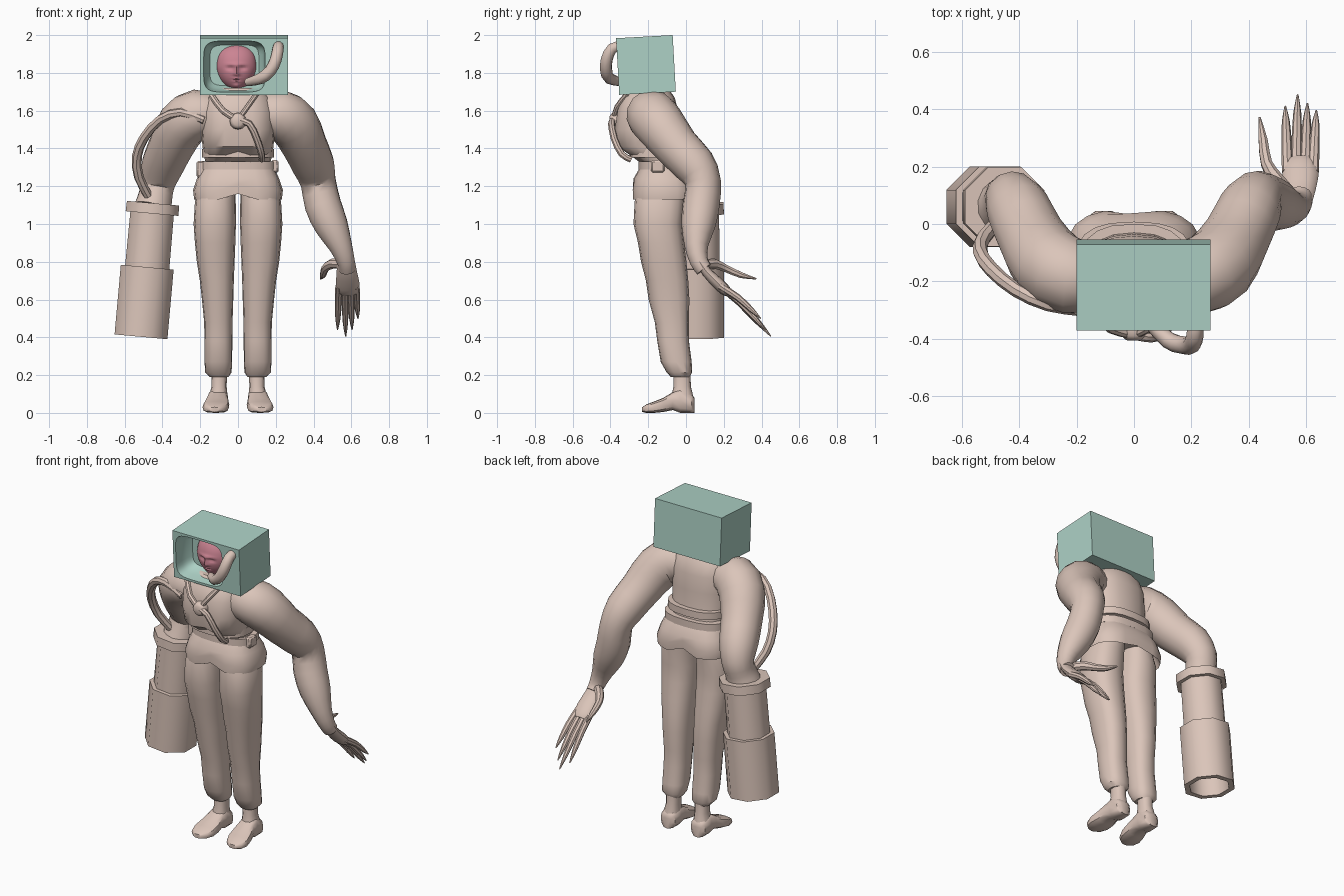
import bpy, bmesh, math
from mathutils import Vector, Matrix

if "Cube" in bpy.data.objects:
    bpy.data.objects.remove(bpy.data.objects["Cube"])


def material(name, rgb):
    m = bpy.data.materials.new(name)
    m.diffuse_color = (*rgb, 1)
    m.use_nodes = True
    m.node_tree.nodes["Principled BSDF"].inputs["Base Color"].default_value = m.diffuse_color
    return m


TAN = material("tan cloth", (0.71, 0.56, 0.49))
TEAL = material("pale teal casing", (0.42, 0.64, 0.565))
PINK = material("pink skin", (0.60, 0.23, 0.29))
X, Y, Z = Vector((1, 0, 0)), Vector((0, 1, 0)), Vector((0, 0, 1))


def finish(name, bm, mat, angle=40):
    bmesh.ops.recalc_face_normals(bm, faces=bm.faces)
    me = bpy.data.meshes.new(name)
    bm.to_mesh(me)
    bm.free()
    me.materials.append(mat)
    me.shade_smooth()
    me.set_sharp_from_angle(angle=math.radians(angle))
    ob = bpy.data.objects.new(name, me)
    bpy.context.collection.objects.link(ob)
    return ob


def ring(c, u, v, ru, rv, n=16, p=2.0, start=0.0):
    """Superellipse loop of points in the plane u, v; p = 0 gives a rectangle."""
    pts = []
    for i in range(n):
        a = start + 2 * math.pi * i / n
        s, t = math.cos(a), math.sin(a)
        if p == 0:
            k = max(abs(s), abs(t))
            s, t = s / k, t / k
        else:
            s = math.copysign(abs(s) ** (2 / p), s)
            t = math.copysign(abs(t) ** (2 / p), t)
        pts.append(Vector(c) + u * ru * s + v * rv * t)
    return pts


def loft(name, rings, mat=TAN, angle=40):
    """Skin a list of equal loops and cap both ends."""
    bm = bmesh.new()
    loops = [[bm.verts.new(p) for p in r] for r in rings]
    n = len(loops[0])
    for a, b in zip(loops, loops[1:]):
        for i in range(n):
            bm.faces.new((a[i], a[(i + 1) % n], b[(i + 1) % n], b[i]))
    bm.faces.new(loops[0])
    bm.faces.new(loops[-1])
    return finish(name, bm, mat, angle)


def smooth_rows(rows):
    """Add a Catmull-Rom midpoint between every two rows."""
    r = [Vector(q) for q in rows]
    r = [r[0] * 2 - r[1]] + r + [r[-1] * 2 - r[-2]]
    out = []
    for a, b, c, d in zip(r, r[1:], r[2:], r[3:]):
        out += [b, (b + c) * .5625 - (a + d) * .0625]
    return out + [r[-2]]


def stack(name, rows, n=16, p=2.4, **kw):
    """Loft of level rings: (z, centre x, centre y, half width, half depth)."""
    return loft(name, [ring((x, y, z), X, Y, rx, ry, n, p) for z, x, y, rx, ry in rows], **kw)


def sweep(name, rows, n=10, ref=X, flat=1.0, **kw):
    """Tube through (x, y, z, radius) rows, with a travelling frame."""
    rows = smooth_rows(rows)
    pts = [Vector(r[:3]) for r in rows]
    u, rings = ref.copy(), []
    for i, p in enumerate(pts):
        t = (pts[min(i + 1, len(pts) - 1)] - pts[max(i - 1, 0)]).normalized()
        u = (u - t * u.dot(t)).normalized()
        rings.append(ring(p, u, t.cross(u), rows[i][3], rows[i][3] * flat, n))
    return loft(name, rings, **kw)


def flip(rows):
    return [(-r[0], *r[1:]) for r in rows]


def block(name, c, size):
    bm = bmesh.new()
    bmesh.ops.create_cube(bm, size=1)
    for v in bm.verts:
        v.co = Vector(c) + Vector([a * b for a, b in zip(v.co, size)])
    bmesh.ops.bevel(bm, geom=bm.edges[:], offset=0.008, segments=1, affect='EDGES')
    return finish(name, bm, TAN)


# Legs, ankles and shoes
LEG = [(1.22, .10, -.13, .085, .12), (1.12, .12, -.14, .108, .132), (1.0, .123, -.148, .112, .13),
       (.90, .121, -.132, .107, .122), (.80, .118, -.118, .10, .12), (.70, .112, -.10, .09, .112),
       (.60, .108, -.09, .083, .108), (.48, .104, -.075, .075, .09), (.38, .104, -.068, .074, .084),
       (.27, .104, -.052, .073, .082), (.215, .104, -.035, .07, .068), (.19, .10, -.03, .05, .05)]
ANKLE = [(.22, .10, -.022, .042, .045), (.14, .10, -.02, .04, .046), (.08, .105, -.02, .05, .06)]
SHOE = [(.045, .105, .0, .08, .03), (.03, .105, 0, .10, .05), (-.03, .105, 0, .13, .054),
        (-.07, .108, .015, .11, .055), (-.12, .112, .005, .08, .066), (-.17, .118, 0, .06, .07),
        (-.21, .122, 0, .045, .055), (-.232, .124, .005, .03, .025)]  # y, x, bottom, top, half width
for side, s in (("right", 1), ("left", -1)):
    stack(side + "_trouser_leg", [(z, s * x, y, a, b) for z, x, y, a, b in LEG])
    stack(side + "_ankle", [(z, s * x, y, a, b) for z, x, y, a, b in ANKLE], n=12)
    loft(side + "_shoe", [ring((s * x, y, (b + t) / 2), X, Z, w, (t - b) / 2, 12, 3)
                          for y, x, b, t, w in SHOE])

# Jacket skirt with a notch front and back
skirt = stack("jacket_skirt", [(1.20, 0, -.118, .20, .14), (1.13, 0, -.118, .232, .168),
                               (1.18, 0, -.118, .238, .17), (1.24, 0, -.12, .218, .158),
                               (1.30, 0, -.122, .19, .122)], n=20, p=2.8)
for v in skirt.data.vertices:
    if abs(v.co.x) < .01 and v.co.z < 1.19:
        v.co.z += .03
        v.co.y += .015 if v.co.y < -.1 else -.02

# Shirt with a pressed-in front opening
shirt = stack("shirt", [(1.32, 0, -.13, .17, .11), (1.36, 0, -.16, .18, .135), (1.41, 0, -.20, .188, .168),
                        (1.50, 0, -.21, .195, .175), (1.60, 0, -.205, .195, .163),
                        (1.67, 0, -.20, .17, .14), (1.72, 0, -.195, .10, .10)], n=20)
for v in shirt.data.vertices:
    if abs(v.co.x) < .01 and v.co.y < -.2 and v.co.z < 1.55:
        v.co.y += .03

# Belts, buckle and pouches
for name, z, rx, ry in (("lower_belt", 1.31, .202, .13), ("upper_belt", 1.375, .19, .15)):
    cy = -.122 if z < 1.35 else -.15
    stack(name, [(z - .022, 0, cy, rx, ry), (z + .022, 0, cy, rx, ry)], n=20, p=2.6)
block("left_pouch", (-.195, -.15, 1.29), (.05, .08, .085))
block("right_pouch", (.195, -.15, 1.305), (.04, .07, .065))

# Arms
UPPER = [(.10, -.19, 1.57, .10), (.21, -.185, 1.58, .134), (.295, -.14, 1.525, .135), (.355, -.05, 1.41, .12),
         (.40, .045, 1.31, .113), (.425, .09, 1.22, .095)]
sweep("right_arm", UPPER + [(.45, .08, 1.10, .098), (.495, .065, .99, .09), (.545, .055, .88, .062),
                            (.572, .07, .80, .048), (.578, .095, .76, .045)], n=14)
sweep("left_arm", flip(UPPER) + [(-.435, .08, 1.16, .09), (-.45, .065, 1.09, .10)], n=14)

# Hand
sweep("palm", [(.571, .065, .81, .046), (.576, .11, .745, .054), (.58, .165, .69, .062), (.58, .205, .652, .060),
               (.58, .225, .635, .045)], n=12, flat=.5)
TIPS = [(.535, .527, .41, .44), (.565, .57, .45, .405), (.596, .604, .42, .44), (.624, .635, .395, .50)]
for i, (bx, tx, ty, tz) in enumerate(TIPS):
    a, b = Vector((bx, .18, .672)), Vector((tx, ty, tz))
    sweep(f"finger_{i + 1}", [(*a, .020), (*(a.lerp(b, .4) + Vector((0, .008, .008))), .018),
                              (*(a.lerp(b, .75) + Vector((0, .004, .004))), .014), (*b, .003)], n=8)
sweep("thumb", [(.555, .09, .785, .025), (.50, .15, .79, .027), (.462, .21, .765, .021),
                (.45, .29, .73, .017), (.437, .372, .71, .004)], n=8)

# Hollow barrel in place of the left forearm
top, axis = Vector((-.45, .06, 1.11)), Vector((-.09, 0, -1)).normalized()
across = Y.cross(axis).normalized()
BARREL = [(0, .10), (0, .15), (.055, .152), (.055, .125), (.34, .127), (.34, .152), (.71, .152), (.71, .118), (.44, .118)]
loft("barrel", [ring(top + axis * d, across, Y, r, r, 8, 2, math.pi / 8) for d, r in BARREL], angle=50)

# Hoses
sweep("arm_hose", [(-.18, -.30, 1.55, .022), (-.30, -.28, 1.59, .024), (-.41, -.23, 1.555, .025),
                   (-.495, -.16, 1.46, .026), (-.535, -.10, 1.36, .026), (-.525, -.05, 1.25, .026),
                   (-.47, .01, 1.14, .024)], n=8, ref=Z)
sweep("mask_hose", [(.215, -.33, 1.945, .026), (.212, -.39, 1.93, .03), (.20, -.42, 1.87, .032),
                    (.17, -.422, 1.81, .032), (.12, -.405, 1.77, .03), (.05, -.34, 1.75, .022)], n=10)
sweep("chest_hose_left", [(-.14, -.31, 1.68, .017), (-.08, -.365, 1.60, .017), (0, -.385, 1.55, .017)], n=8)
sweep("chest_hose_right", [(.10, -.31, 1.69, .014), (.05, -.365, 1.62, .014), (0, -.385, 1.55, .014)], n=8)
sweep("chest_hose_lower", [(0, -.385, 1.55, .018), (.06, -.395, 1.53, .018), (.10, -.38, 1.45, .018),
                           (.125, -.34, 1.37, .018), (.125, -.29, 1.34, .016)], n=8)
sweep("chest_knob", [(0, -.35, 1.545, .045), (0, -.39, 1.545, .042), (0, -.405, 1.545, .025)], n=12)

# Box casing with a rounded, tapering recess in its front
tilt = Matrix.Translation((.033, -.212, 1.842)) @ Matrix.Rotation(math.radians(3.2), 4, 'X')
loops = [ring((0, .15, 0), X, Z, .233, .15, 40, 0), ring((0, -.15, 0), X, Z, .233, .15, 40, 0)]
for y, rx, rz in ((-.15, .163, .136), (-.10, .158, .13), (-.06, .15, .122), (-.03, .13, .108)):
    loops.append(ring((-.052, y, 0), X, Z, rx, rz, 40, 5))
casing = loft("head_casing", loops, TEAL)
casing.data.transform(tilt)

# Face: a sphere shaped by soft bumps (x, z, width, height, push forward)
BUMPS = [(0, -.14, .08, .20, .016), (0, -.30, .13, .07, .016), (0, .12, .4, .07, .009),
         (-.30, -.04, .16, .08, -.013), (.30, -.04, .16, .08, -.013), (0, -.50, .2, .04, .007),
         (0, -.56, .22, .022, -.006), (0, -.62, .18, .04, .006), (0, -.84, .2, .12, .012)]
bm = bmesh.new()
bmesh.ops.create_uvsphere(bm, u_segments=48, v_segments=48, radius=1)
for v in bm.verts:
    a, y, b = v.co
    push = 0
    if y < 0:
        push = sum(h * math.exp(-((a - p) / w) ** 2 - ((b - q) / t) ** 2) for p, q, w, t, h in BUMPS)
    width = .107 * (1 + .25 * max(0, b) ** 2 - .12 * max(0, -b))
    v.co = (-.008 + a * width, -.222 + y * .085 - push, 1.83 + b * .12)
finish("face", bm, PINK, 60)
